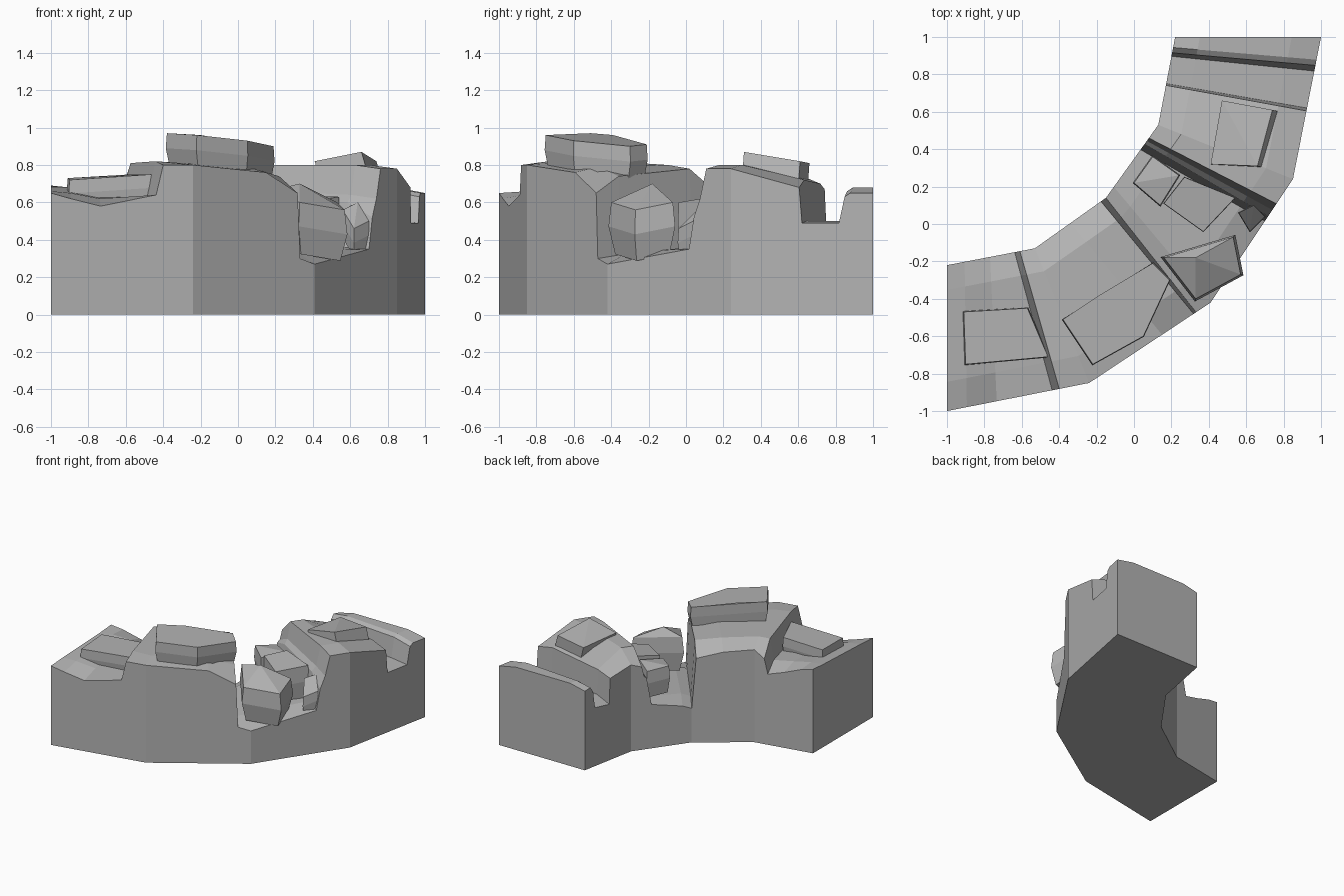
import bpy, bmesh
from mathutils import Vector

cube = bpy.data.objects.get("Cube")
if cube:
    bpy.data.objects.remove(cube, do_unlink=True)

stone = bpy.data.materials.new("grey_stone")
stone.use_nodes = True
GREY = (0.45, 0.45, 0.45, 1)
stone.diffuse_color = GREY
stone.node_tree.nodes["Principled BSDF"].inputs["Base Color"].default_value = GREY


def finish(name, bm):
    bmesh.ops.recalc_face_normals(bm, faces=bm.faces)
    mesh = bpy.data.meshes.new(name)
    bm.to_mesh(mesh)
    bm.free()
    mesh.materials.append(stone)
    obj = bpy.data.objects.new(name, mesh)
    bpy.context.collection.objects.link(obj)
    return obj


def along(path, t):
    """Point on a polyline, one unit of t per segment."""
    i = min(int(t), len(path) - 2)
    return Vector(path[i]).lerp(Vector(path[i + 1]), t - i)


# Curved wall footprint, mirrored about its diagonal
def arc(half, corner):
    return half + [corner] + [(-y, -x) for x, y in reversed(half)]


inner = arc([(-1, -.22), (-.53, -.13)], (-.15, .14))
outer = arc([(-1, -1), (-.24, -.85)], (.41, -.42))

# Cross-sections: inner t, outer t, then heights from the inner to the outer edge
sections = [
    (0, 0, .69, .68, .66, .65),
    (.2, .14, .67, .68, .65, .62),
    (.49, .35, .62, .66, .62, .58),
    (.77, .74, .58, .64, .63, .64),
    (.83, .79, .70, .81, .82, .80),
    (1, 1, .76, .81, .81, .80),
    (1.5, 1.6, .74, .80, .79, .76),
    (1.93, 1.86, .69, .78, .74, .65),
    (2, 1.88, .28, .32, .32, .30),
    (2.15, 2, .31, .35, .34, .27),
    (2.66, 2.66, .36, .37, .36, .35),
    (2.74, 2.70, .58, .62, .60, .52),
    (2.78, 2.75, .60, .66, .64, .62),
    (2.82, 2.80, .68, .80, .80, .78),
    (3, 3, .71, .80, .80, .78),
    (3.45, 3.48, .67, .70, .72, .68),
    (3.47, 3.50, .46, .50, .50, .49),
    (3.78, 3.76, .48, .50, .50, .49),
    (3.82, 3.80, .62, .66, .66, .63),
    (3.88, 3.84, .66, .68, .68, .65),
    (4, 4, .65, .68, .68, .65),
]


def build_wall():
    bm = bmesh.new()
    rings = []
    for ti, to, *heights in sections:
        a, b = along(inner, ti), along(outer, to)
        ring = [bm.verts.new((*a, 0))]
        for f, z in zip((0, .17, .8, 1), heights):
            ring.append(bm.verts.new((*a.lerp(b, f), z)))
        ring.append(bm.verts.new((*b, 0)))
        rings.append(ring)
    for r, s in zip(rings, rings[1:]):
        for i in range(len(r)):
            j = (i + 1) % len(r)
            bm.faces.new((r[i], r[j], s[j], s[i]))
    bm.faces.new(rings[0])
    bm.faces.new(rings[-1])
    return finish("curved_wall", bm)


def rock(name, top, depth, flare=1.06, pinch=.9, shift=(0, 0)):
    """Chipped boulder: a top outline, a wider waist and a narrower underside."""
    bm = bmesh.new()
    mid = sum((Vector(p) for p in top), Vector()) / len(top)
    for k, (scale, drop) in enumerate(((1, 0), (flare, .45), (pinch, 1))):
        for p in top:
            q = mid + (Vector(p) - mid) * scale
            q.z -= depth * drop
            q.x += shift[0] * k / 2
            q.y += shift[1] * k / 2
            bm.verts.new(q)
    hull = bmesh.ops.convex_hull(bm, input=bm.verts)
    loose = [v for v in bm.verts if not v.link_faces]
    bmesh.ops.delete(bm, geom=loose, context='VERTS')
    bmesh.ops.dissolve_limit(bm, angle_limit=.1, verts=bm.verts, edges=bm.edges)
    return finish(name, bm)


build_wall()

# Loose blocks resting on the wall
rock("left_block", [(-.91, -.47, .73), (-.57, -.45, .75), (-.46, -.71, .75),
                    (-.9, -.75, .72)], .16, 1.03, .95)
rock("crown_block", [(-.38, -.51, .97), (-.2, -.39, .96), (.1, -.21, .91), (.19, -.3, .9),
                     (.05, -.6, .93), (-.22, -.75, .96)], .18, 1.02, .95)
rock("right_block", [(.47, .66, .81), (.74, .61, .82), (.66, .31, .87),
                     (.41, .32, .82)], .14, 1.0, 1.0, (.04, -.01))

# Fallen blocks inside the gap
rock("gap_block_back", [(.27, .25, .64), (.16, .11, .62), (.37, -.04, .6),
                        (.54, .14, .63)], .28, 1.02, .9)
rock("gap_block_front", [(.16, -.18, .66), (.33, -.18, .7), (.53, -.07, .6), (.57, -.27, .56),
                         (.33, -.4, .6)], .28, 1.08, .88)

# Small rubble at the foot of the gap
rock("rubble_outer", [(.56, .06, .56), (.64, .1, .6), (.7, .04, .5), (.62, -.04, .46)], .16)
rock("rubble_inner", [(.0, .22, .62), (.1, .36, .6), (.24, .26, .62), (.14, .1, .6)], .22)
